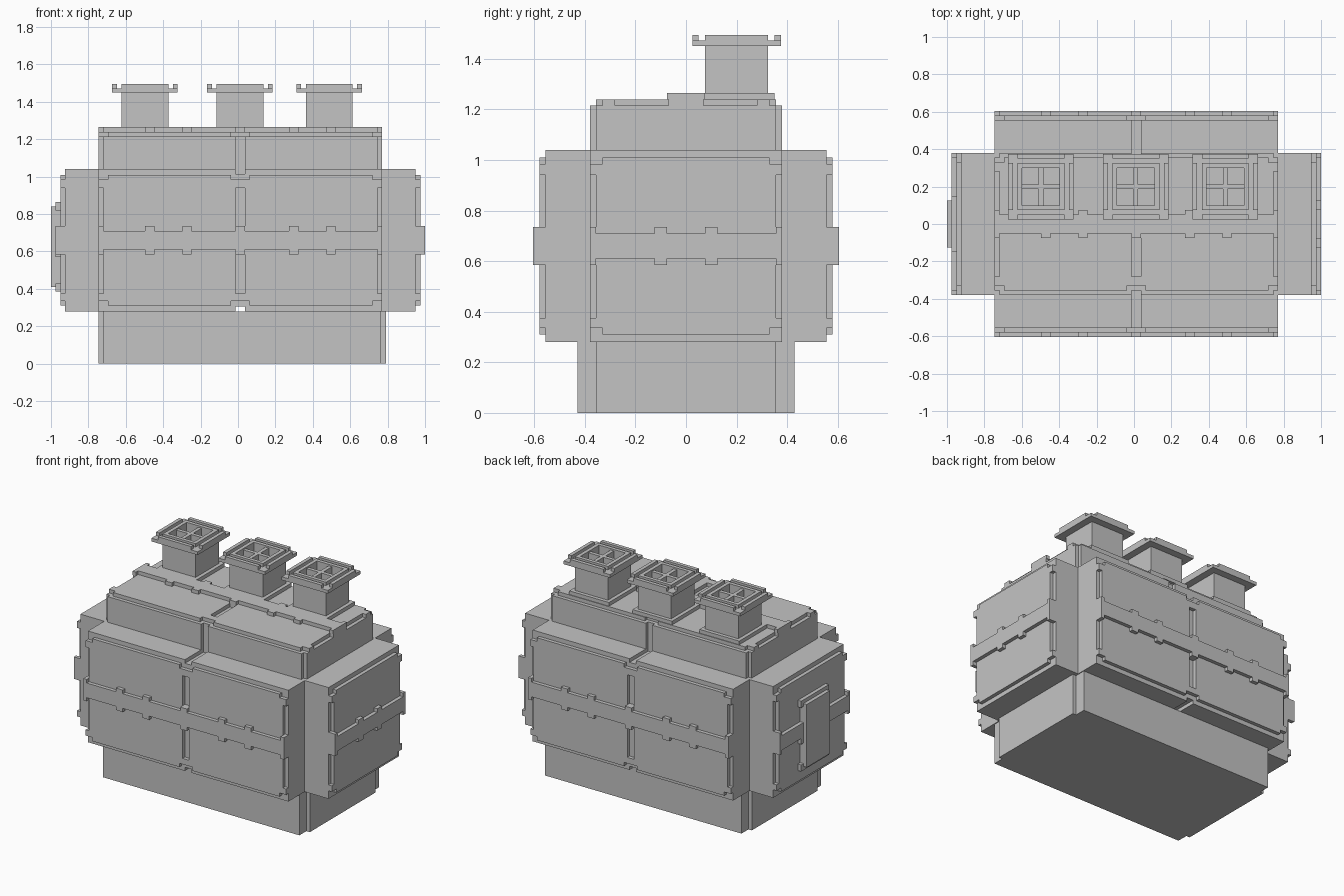
import bpy, bmesh

if "Cube" in bpy.data.objects:
    bpy.data.objects.remove(bpy.data.objects["Cube"])

grey = bpy.data.materials.new("plain_grey")
grey.use_nodes = True
grey.diffuse_color = (0.55, 0.55, 0.55, 1)
grey.node_tree.nodes["Principled BSDF"].inputs["Base Color"].default_value = (0.55, 0.55, 0.55, 1)

C = 0.0125   # x of the symmetry plane of the body
T = 0.025    # sheet thickness
E = 0.05     # corner notch width

# Which way each sheet lies: (u, v) in the sheet, w through its thickness
PLANES = {
    "front": lambda u, v, w: (u + C, w, v),
    "end": lambda u, v, w: (w + C, u, v),
    "flat": lambda u, v, w: (u + C, v, w),
}


def sheet(name, plane, w0, w1, add, cut=()):
    """Extruded sheet: the union of the add rectangles less the cut ones."""
    us = sorted({round(k, 4) for r in [*add, *cut] for k in r[:2]})
    vs = sorted({round(k, 4) for r in [*add, *cut] for k in r[2:]})
    place, verts, bm = PLANES[plane], {}, bmesh.new()

    def vert(u, v):
        if (u, v) not in verts:
            verts[u, v] = bm.verts.new(place(u, v, w0))
        return verts[u, v]

    def inside(rects, u, v):
        return any(r[0] < u < r[1] and r[2] < v < r[3] for r in rects)

    for a, b in zip(us, us[1:]):
        for c, d in zip(vs, vs[1:]):
            u, v = (a + b) / 2, (c + d) / 2
            if inside(add, u, v) and not inside(cut, u, v):
                bm.faces.new([vert(a, c), vert(b, c), vert(b, d), vert(a, d)])
    ext = bmesh.ops.extrude_face_region(bm, geom=bm.faces[:])["geom"]
    shift = [q - p for p, q in zip(place(0, 0, w0), place(0, 0, w1))]
    bmesh.ops.translate(bm, vec=shift, verts=[g for g in ext if isinstance(g, bmesh.types.BMVert)])
    bmesh.ops.recalc_face_normals(bm, faces=bm.faces[:])
    bmesh.ops.dissolve_limit(bm, angle_limit=0.01, verts=bm.verts[:], edges=bm.edges[:])
    mesh = bpy.data.meshes.new(name)
    bm.to_mesh(mesh)
    bm.free()
    mesh.materials.append(grey)
    ob = bpy.data.objects.new(name, mesh)
    bpy.context.collection.objects.link(ob)
    return ob


def rect(hu, hv, cu=0, cv=0):
    return (cu - hu, cu + hu, cv - hv, cv + hv)


def mirrored(values):
    return [s * v for v in values for s in (-1, 1)]


LONG, END_X = 0.7575, 0.9375     # half lengths of long and end blocks
DEEP, END_Y = 0.555, 0.38        # half depths of long and end blocks
Z0, Z1 = 0.28, 1.04              # body bottom and top
BAND = (0.61, 0.71)

# Plinth
sheet("plinth", "flat", 0, Z0, [rect(0.7425, 0.43, 0.01), rect(0.7685, 0.355, 0.01)])

# Body: cross-shaped core between two grooved slabs
cross = [rect(LONG, DEEP), rect(END_X, END_Y)]
sheet("body_core", "flat", Z0 + T, Z1 - T, cross)
for name, z in (("lower_slab", Z0), ("upper_slab", Z1 - T)):
    sheet(name, "flat", z, z + T, cross, [rect(T, 1)])


def wall(name, plane, half, w, seam, tabs):
    """Slotted wall panel with a raised, tabbed belt, on side sign of w."""
    s = 1 if w > 0 else -1
    lo, hi = Z0 + 0.03, Z1 - 0.03
    cuts = []
    joints = [(-half, E), (half, E)] + ([(0, E)] if seam else [])
    for u, n in joints:
        cuts += [(u - n, u + n, lo, lo + T), (u - n, u + n, hi - T, hi)]
        cuts += [(u - T, u + T, 0.375, BAND[0]), (u - T, u + T, BAND[1], 0.94)]
    cuts = [(max(a, -half), min(b, half), c, d) for a, b, c, d in cuts]
    sheet(name + "_panel", plane, w, w + s * T, [(-half, half, lo, hi)], cuts)
    teeth = [(max(u - T, -half), min(u + T, half), BAND[0] - T, BAND[1] + T)
             for u in tabs + [-half, half]]
    sheet(name + "_belt", plane, w, w + s * 2 * T, [(-half, half, *BAND)] + teeth)


long_tabs = mirrored([0.285, 0.485]) + [0]
for side, s in (("front", -1), ("back", 1)):
    wall(side, "front", LONG, s * DEEP, True, long_tabs)
for side, s in (("right_end", -1), ("left_end", 1)):
    wall(side, "end", END_Y, s * END_X, False, mirrored([0.1]))

# Hatch on one end
X_IN = -END_X - T
sheet("hatch_frame", "end", X_IN, X_IN - T, [rect(0.15, 0.24, 0, 0.625)],
      [rect(T, 0.07, u, z) for u in (-0.15, 0.15) for z in (0.5, 0.75)])
sheet("hatch", "end", X_IN - T, X_IN - 2 * T, [rect(0.125, 0.215, 0, 0.625)])

# Upper storey with corner notches and a seam down front and back
ROOF = 1.215
sheet("upper_core", "flat", Z1 - T, ROOF, [rect(LONG, 0.355), rect(LONG - T, END_Y)],
      [rect(T, T / 2, 0, y) for y in mirrored([END_Y - T / 2])])

# Roof sheet with slots, then the tabbed ridge strip
edge = [rect(E, T, u, y) for u in (-LONG, 0, LONG) for y in mirrored([0.355])]
slots = [rect(T, 0.105, u, y) for u in mirrored([LONG]) for y in mirrored([0.175])]
sheet("roof", "flat", ROOF, ROOF + T, [rect(LONG, 0.355)],
      edge + slots + [(-T, T, -0.28, -0.07)])
ridge_teeth = [rect(T, 0.075, u) for u in long_tabs]
ridge_teeth += [(a, a + T, -0.075, 0.075) for a in (-LONG, LONG - T)]
sheet("ridge_strip", "flat", ROOF + T, ROOF + 2 * T, [rect(LONG, 0.05)] + ridge_teeth)

# Chimneys: flange, hollow shaft, divider and lipped collar
CY, TOP = 0.2, 1.495
for n, cx in enumerate((-0.51, -0.0025, 0.475), 1):
    p = "chimney_%d_" % n
    opening = [rect(0.1, 0.1, cx, CY)]
    sheet(p + "flange", "flat", ROOF + T, ROOF + 2 * T, [rect(0.15, 0.15, cx, CY)], opening)
    sheet(p + "shaft", "flat", ROOF + T, TOP, [rect(0.125, 0.125, cx, CY)], opening)
    sheet(p + "divider", "flat", ROOF + T, TOP - 0.01,
          [rect(0.1, 0.0125, cx, CY), rect(0.0125, 0.1, cx, CY)])
    sheet(p + "collar", "flat", 1.45, 1.472, [rect(0.175, 0.175, cx, CY)],
          [rect(0.125, 0.125, cx, CY)])
    for s in (-1, 1):
        sheet(p + "lip_x", "flat", 1.472, TOP, [rect(T / 2, 0.125, cx + s * 0.1625, CY)])
        sheet(p + "lip_y", "flat", 1.472, TOP, [rect(0.125, T / 2, cx, CY + s * 0.1625)])
